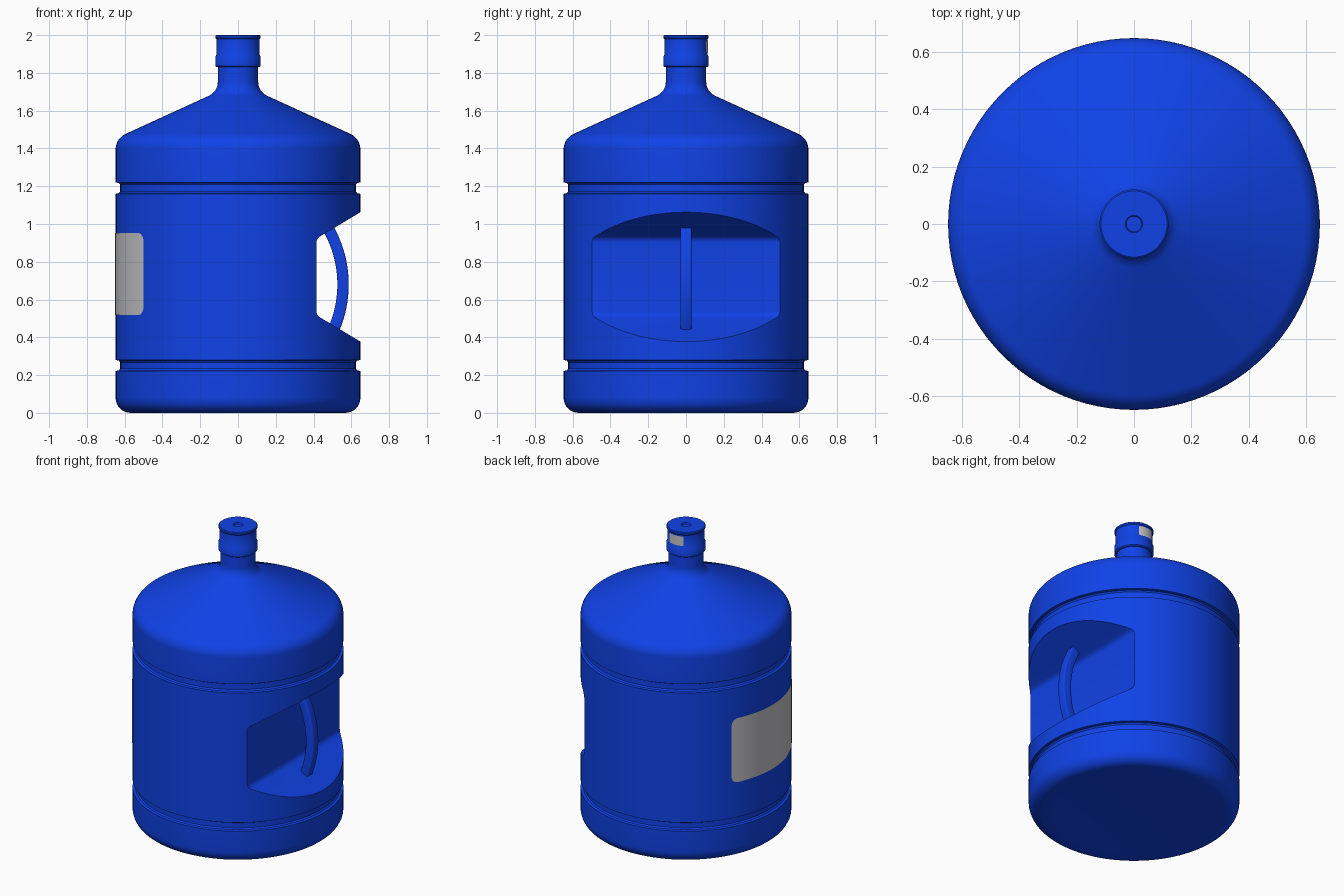
import bpy, bmesh
from math import sin, cos, pi, radians, sqrt

cube = bpy.data.objects.get("Cube")
if cube:
    bpy.data.objects.remove(cube)


def material(name, rgb):
    m = bpy.data.materials.new(name)
    m.use_nodes = True
    m.diffuse_color = (*rgb, 1)
    m.node_tree.nodes["Principled BSDF"].inputs["Base Color"].default_value = (*rgb, 1)
    return m


blue = material("blue plastic", (0.005, 0.055, 0.80))
grey = material("grey label", (0.56, 0.56, 0.58))


def finish(name, bm, mat):
    bmesh.ops.recalc_face_normals(bm, faces=bm.faces)
    mesh = bpy.data.meshes.new(name)
    bm.to_mesh(mesh)
    bm.free()
    mesh.materials.append(mat)
    obj = bpy.data.objects.new(name, mesh)
    bpy.context.collection.objects.link(obj)
    return obj


def select(obj):
    bpy.ops.object.select_all(action='DESELECT')
    obj.select_set(True)
    bpy.context.view_layer.objects.active = obj


def smooth(obj, angle=32):
    select(obj)
    bpy.ops.object.shade_smooth_by_angle(angle=radians(angle))


def apply(obj, mod):
    select(obj)
    bpy.ops.object.modifier_apply(modifier=mod.name)


def arc(cx, cz, r, start, end, n=8):
    angles = [radians(start + (end - start) * i / n) for i in range(n + 1)]
    return [(cx + r * cos(a), cz + r * sin(a)) for a in angles]


def lathe(name, profile, mat, steps):
    bm = bmesh.new()
    verts = [bm.verts.new((r, 0, z)) for r, z in profile]
    edges = [bm.edges.new(pair) for pair in zip(verts, verts[1:])]
    bmesh.ops.spin(bm, geom=verts + edges, cent=(0, 0, 0), axis=(0, 0, 1),
                   angle=2 * pi, steps=steps)
    bmesh.ops.remove_doubles(bm, verts=bm.verts, dist=1e-5)
    return finish(name, bm, mat)


def prism(name, outline, half_width, mat):
    """Side outline in x and z, extruded across y."""
    bm = bmesh.new()
    face = bm.faces.new([bm.verts.new((x, -half_width, z)) for x, z in outline])
    moved = bmesh.ops.extrude_face_region(bm, geom=[face])["geom"]
    bmesh.ops.translate(bm, vec=(0, 2 * half_width, 0),
                        verts=[v for v in moved if isinstance(v, bmesh.types.BMVert)])
    return finish(name, bm, mat)


def curved_label(name, radius, start, end, low, high, corner, columns):
    """Thin sheet wrapped round the z axis, with rounded corners."""
    bm = bmesh.new()
    pairs = []
    length = radius * radians(end - start)
    for i in range(columns + 1):
        t = 0.5 - 0.5 * cos(pi * i / columns)
        a = radians(start + (end - start) * t)
        gap = max(0, corner - length * min(t, 1 - t))
        inset = corner - sqrt(max(0, corner ** 2 - gap ** 2))
        pairs.append([bm.verts.new((radius * cos(a), radius * sin(a), z))
                      for z in (low + inset, high - inset)])
    for (a, b), (c, d) in zip(pairs, pairs[1:]):
        bm.faces.new((a, c, d, b))
    smooth(finish(name, bm, grey))


# Bottle body: rounded base, two grooves, conical shoulder and neck
R = 0.648


def groove(low, high):
    d = 0.024
    return [(R, low), (R - d * 0.7, low + 0.003), (R - d, low + 0.012),
            (R - d, high - 0.012), (R - d * 0.7, high - 0.003), (R, high)]


profile = [(0, 0.015), (0.3, 0.012), (0.5, 0.003)]
profile += arc(R - 0.08, 0.08, 0.08, -90, 0)
profile += groove(0.222, 0.28) + groove(1.16, 1.22)
profile += arc(R - 0.09, 1.395, 0.09, 0, 65)
profile += arc(0.187, 1.752, 0.08, 245, 180)
profile += [(0.107, 1.85), (0, 1.85)]
body = lathe("bottle_body", profile, blue, 96)

# Grip recess cut straight across one side
MID = 0.72
corner = arc(0.455, MID + 0.18, 0.04, 120, 180, 5)
upper = [(0.75, MID + 0.404)] + corner
outline = upper + [(x, 2 * MID - z) for x, z in reversed(upper)]
cutter = prism("recess_cutter", outline, 0.8, blue)
cutter.hide_render = True
cut = body.modifiers.new("recess", 'BOOLEAN')
cut.operation = 'DIFFERENCE'
cut.solver = 'EXACT'
cut.object = cutter
apply(body, cut)
bpy.data.objects.remove(cutter)
smooth(body)

# Bowed grip handle
bow = arc(-0.044, 0.68, 0.63, -25.5, 31, 24) + arc(-0.044, 0.68, 0.57, 31, -25.5, 24)
handle = prism("handle", bow, 0.029, blue)
bevel = handle.modifiers.new("soft edges", 'BEVEL')
bevel.width = 0.008
bevel.segments = 3
bevel.limit_method = 'ANGLE'
apply(handle, bevel)
smooth(handle)

# Cap with lower band, top lip and centre dimple
cap = lathe("cap", [
    (0, 1.83), (0.112, 1.83), (0.12, 1.836), (0.12, 1.886), (0.115, 1.894),
    (0.115, 1.98), (0.12, 1.986), (0.12, 1.996), (0.115, 2.0),
    (0.03, 2.0), (0.027, 1.99), (0, 1.99)], blue, 64)
smooth(cap)

# Labels on the body and the cap
curved_label("body_label", R + 0.002, 150.5, 219.7, 0.518, 0.952, 0.045, 48)
curved_label("cap_label", 0.117, 66, 117, 1.908, 1.972, 0.004, 16)
